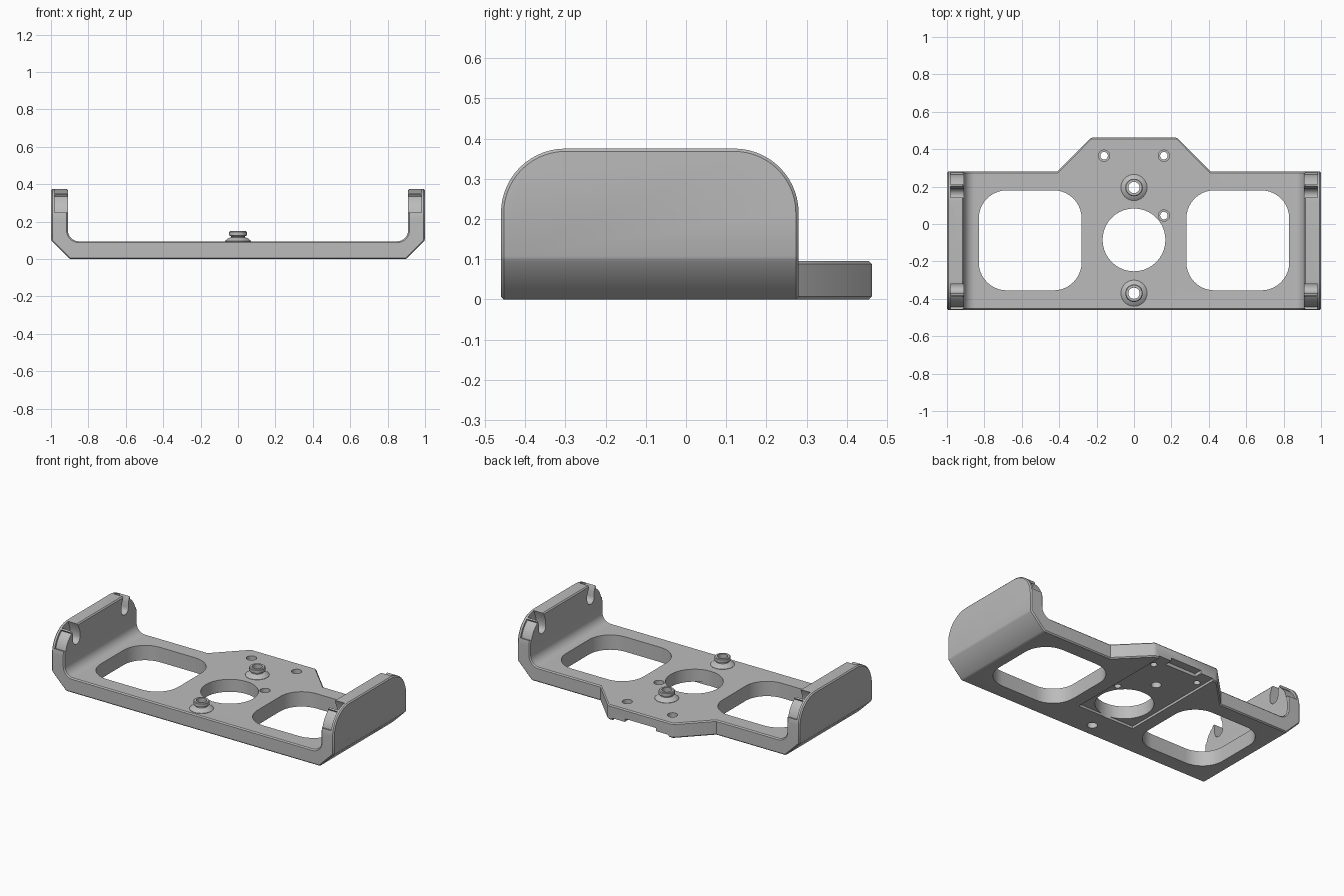
import bpy, bmesh, math
from mathutils import Vector

cube = bpy.data.objects.get("Cube")
if cube:
    bpy.data.objects.remove(cube, do_unlink=True)

grey = bpy.data.materials.new("satin grey")
grey.use_nodes = True
GREY = (0.5, 0.5, 0.5, 1)
grey.diffuse_color = GREY
grey.node_tree.nodes["Principled BSDF"].inputs["Base Color"].default_value = GREY

THICK = 0.095          # plate thickness
FRONT, BACK = -0.46, 0.28
MID = (FRONT + BACK) / 2


def make_object(name, bm):
    bmesh.ops.recalc_face_normals(bm, faces=bm.faces)
    mesh = bpy.data.meshes.new(name)
    bm.to_mesh(mesh)
    bm.free()
    mesh.materials.append(grey)
    obj = bpy.data.objects.new(name, mesh)
    bpy.context.collection.objects.link(obj)
    return obj


def arc(cx, cy, r, start, end, n=10):
    angles = [math.radians(start + (end - start) * i / n) for i in range(n + 1)]
    return [(cx + r * math.cos(a), cy + r * math.sin(a)) for a in angles]


def prism(name, points, axis, lo, hi):
    """Extrude a 2D outline along an axis."""
    place = {"x": lambda a, b, t: (t, a, b),
             "y": lambda a, b, t: (a, t, b),
             "z": lambda a, b, t: (a, b, t)}[axis]
    bm = bmesh.new()
    face = bm.faces.new([bm.verts.new(place(a, b, lo)) for a, b in points])
    new = bmesh.ops.extrude_face_region(bm, geom=[face])["geom"]
    verts = [g for g in new if isinstance(g, bmesh.types.BMVert)]
    bmesh.ops.translate(bm, verts=verts, vec=Vector(place(0, 0, hi - lo)))
    return make_object(name, bm)


def apply(obj, mod):
    with bpy.context.temp_override(object=obj, active_object=obj):
        bpy.ops.object.modifier_apply(modifier=mod.name)


def boolean(obj, other, operation="DIFFERENCE"):
    mod = obj.modifiers.new("boolean", "BOOLEAN")
    mod.object, mod.operation, mod.solver = other, operation, "EXACT"
    apply(obj, mod)
    bpy.data.objects.remove(other, do_unlink=True)


def bevel(obj, width):
    mod = obj.modifiers.new("edge chamfer", "BEVEL")
    mod.width, mod.segments = width, 1
    mod.limit_method, mod.angle_limit = "ANGLE", math.radians(30)
    apply(obj, mod)


def smooth(obj):
    bpy.ops.object.select_all(action="DESELECT")
    obj.select_set(True)
    bpy.context.view_layer.objects.active = obj
    bpy.ops.object.shade_smooth_by_angle(angle=math.radians(25))


def drill(obj, x, y, r, lo, hi):
    boolean(obj, prism("drill", arc(x, y, r, 0, 351, 39), "z", lo, hi))


# Frame: U-shaped section with chamfered lower corners and inner fillets
half = [(0.9, 0), (1, 0.1), (1, 0.375), (0.91, 0.375)]
half += arc(0.85, THICK + 0.06, 0.06, 0, -90, 8)
section = half + [(-x, z) for x, z in reversed(half)]
frame = prism("bracket_frame", section, "y", -0.7, 0.7)

# Rounded upper corners of the side walls
R = 0.16
side = [(FRONT, -0.1), (BACK, -0.1)]
side += arc(BACK - R, 0.375 - R, R, 0, 90, 14)
side += arc(FRONT + R, 0.375 - R, R, 90, 180, 14)
boolean(frame, prism("side_outline", side, "x", -1.2, 1.2), "INTERSECT")
bevel(frame, 0.007)

# Rear tongue
tongue = prism("tongue", [(-0.49, 0.2), (0.49, 0.2), (0.23, 0.462), (-0.23, 0.462)],
               "z", 0, THICK)
bevel(tongue, 0.007)
boolean(frame, tongue, "UNION")

# Rounded windows either side of the centre
for s in (-1, 1):
    x0, x1, y0, y1, r = 0.28, 0.83, -0.355, 0.18, 0.15
    outline = (arc(x1 - r, y1 - r, r, 0, 90) + arc(x0 + r, y1 - r, r, 90, 180)
               + arc(x0 + r, y0 + r, r, 180, 270) + arc(x1 - r, y0 + r, r, 270, 360))
    boolean(frame, prism("window", [(s * x, y) for x, y in outline], "z", -0.1, 0.2))

# Shallow channel underneath, with a deeper notch at the rear edge
boolean(frame, prism("channel", [(-0.2, -0.25), (0.2, -0.25), (0.2, 0.6), (-0.2, 0.6)],
                     "z", -0.1, 0.015))
boolean(frame, prism("rear_notch", [(-0.11, 0.41), (0.11, 0.41), (0.11, 0.6), (-0.11, 0.6)],
                     "z", -0.1, 0.035))

# Centre opening, counterbored screw holes and stud holes
drill(frame, 0, MID + 0.005, 0.168, -0.1, 0.2)
for x, y in ((-0.16, 0.365), (0.16, 0.365), (0.16, 0.045)):
    drill(frame, x, y, 0.03, 0.05, 0.2)
    drill(frame, x, y, 0.02, -0.1, 0.1)
STUDS = (0.195, -0.37)
for y in STUDS:
    drill(frame, 0, y, 0.03, -0.1, 0.2)

# Flared slots and thin edge steps on the inner side of each wall
for s in (-1, 1):
    x_lo, x_hi = sorted((s * 0.85, s * 0.98))
    for e in (-1, 1):
        slot = [(0.25, 0.42), (0.21, 0.32)] + arc(0.24 + 0.005, 0.285, 0.035, 180, 360, 8)
        slot += [(0.28, 0.32), (0.32, 0.42)]
        boolean(frame, prism("slot", [(MID + e * y, z) for y, z in slot], "x", x_lo, x_hi))
        step = arc(0.21, 0.215, 0.147, 12, 55) + arc(0.21, 0.215, 0.2, 55, 12)
        boolean(frame, prism("edge_step", [(MID + e * y, z) for y, z in step], "x", x_lo, x_hi))
smooth(frame)

# Hollow studs with a flared foot and a narrow neck
stud_profile = [(0.03, 0.085), (0.07, 0.085), (0.07, 0.097), (0.05, 0.113), (0.038, 0.116),
                (0.038, 0.122), (0.047, 0.126), (0.047, 0.145), (0.043, 0.149), (0.03, 0.149)]
for name, y in zip(("rear_stud", "front_stud"), STUDS):
    bm = bmesh.new()
    ring = [bm.verts.new((r, 0, z)) for r, z in stud_profile]
    edges = [bm.edges.new((ring[i - 1], ring[i])) for i in range(len(ring))]
    bmesh.ops.spin(bm, geom=ring + edges, cent=(0, 0, 0), axis=(0, 0, 1),
                   angle=math.tau, steps=32, use_merge=True)
    bmesh.ops.remove_doubles(bm, verts=bm.verts, dist=0.0005)
    bmesh.ops.translate(bm, verts=bm.verts, vec=(0, y, 0))
    smooth(make_object(name, bm))
